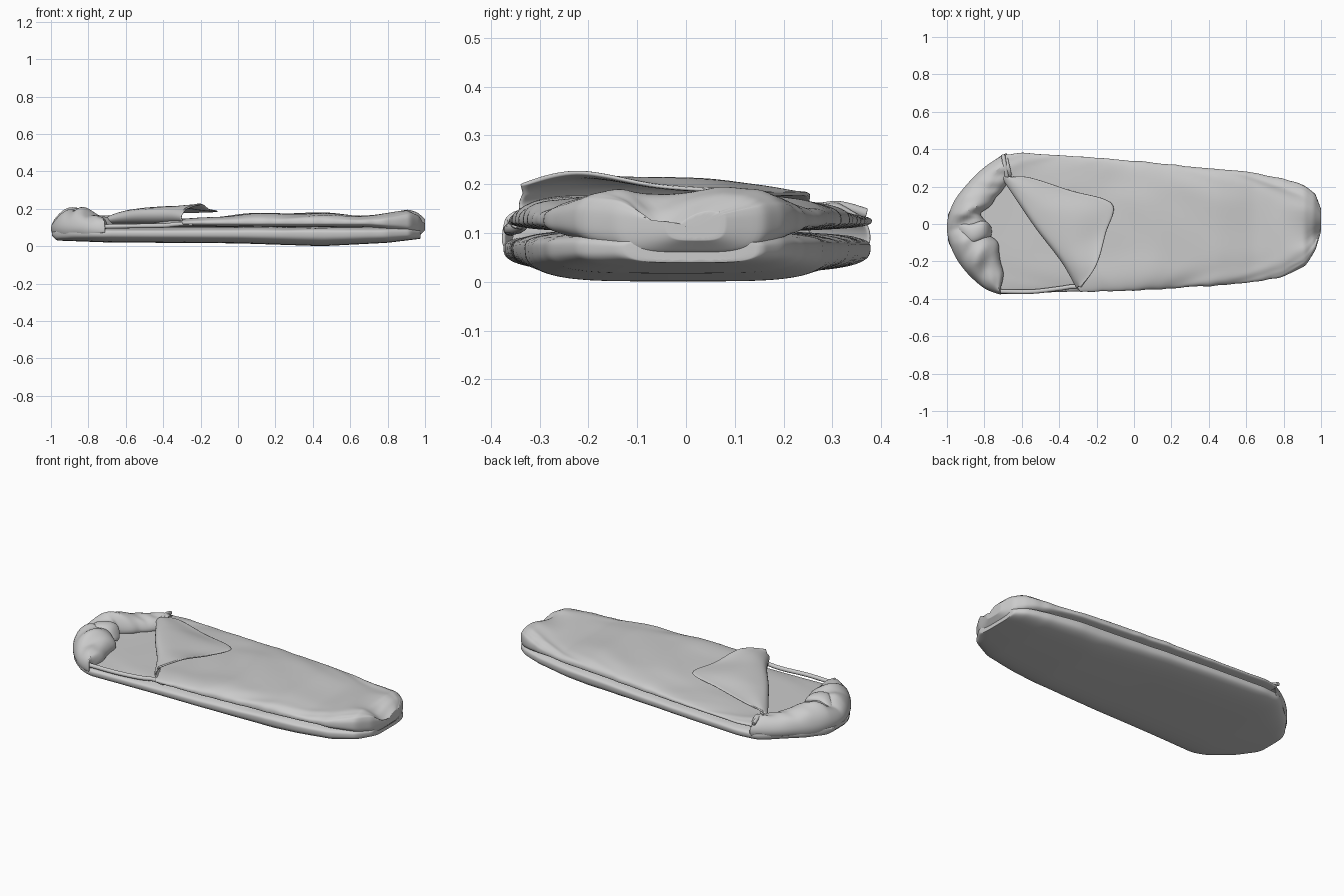
import bpy, bmesh, math
from mathutils import Vector, noise

cube = bpy.data.objects.get("Cube")
if cube:
    bpy.data.objects.remove(cube, do_unlink=True)

cloth = bpy.data.materials.new("grey cloth")
cloth.use_nodes = True
GREY = (0.6, 0.6, 0.6, 1)
cloth.diffuse_color = GREY
cloth.node_tree.nodes["Principled BSDF"].inputs["Base Color"].default_value = GREY


def table(points, x):
    """Eased lookup of y at x in a list of (x, y)."""
    if x <= points[0][0]:
        return points[0][1]
    for (a, p), (b, q) in zip(points, points[1:]):
        if x <= b:
            return p + (q - p) * (x - a) / (b - a)
    return points[-1][1]


def along(points, t):
    """Smooth path through the points, t from 0 to 1."""
    pts = [Vector(p) for p in points]
    f = t * (len(pts) - 1)
    i = min(int(f), len(pts) - 2)
    f -= i
    a, b, c, d = (pts[max(0, min(k, len(pts) - 1))] for k in range(i - 1, i + 3))
    return (b * 2 + (c - a) * f + (a * 2 - b * 5 + c * 4 - d) * f ** 2
            + (b * 3 - a - c * 3 + d) * f ** 3) / 2


def loft(name, rows, closed=False, thick=0):
    """Skin between rows of points, smooth shaded."""
    bm = bmesh.new()
    grid = [[bm.verts.new(p) for p in row] for row in rows]
    n = len(rows[0])
    for r, s in zip(grid, grid[1:]):
        for i in range(n if closed else n - 1):
            j = (i + 1) % n
            bm.faces.new((r[i], r[j], s[j], s[i]))
    if closed:
        bm.faces.new(grid[0])
        bm.faces.new(grid[-1])
    bmesh.ops.recalc_face_normals(bm, faces=bm.faces)
    mesh = bpy.data.meshes.new(name)
    bm.to_mesh(mesh)
    bm.free()
    obj = bpy.data.objects.new(name, mesh)
    bpy.context.collection.objects.link(obj)
    mesh.materials.append(cloth)
    if thick:
        solid = obj.modifiers.new("thickness", "SOLIDIFY")
        solid.thickness = thick
        solid.offset = 0
    obj.modifiers.new("soft", "SUBSURF").levels = 1
    bpy.ops.object.select_all(action="DESELECT")
    obj.select_set(True)
    bpy.context.view_layer.objects.active = obj
    bpy.ops.object.shade_smooth_by_angle(angle=math.radians(60))
    return obj


def ripple(x, y, z=0):
    return noise.noise(Vector((x, y, z)))


# Plan outline of the bag
BACK = [(-1, 0.04), (-.97, .1), (-.9, .2), (-.8, .29), (-.72, .365), (-.6, .38), (-.3, .36),
        (0, .335), (.3, .305), (.6, .28), (.8, .24), (.92, .2), (.97, .16), (1, .08)]
FRONT = [(-1, -.08), (-.97, -.14), (-.9, -.25), (-.8, -.34), (-.72, -.375), (-.3, -.36),
         (0, -.355), (.3, -.335), (.6, -.315), (.8, -.28), (.92, -.22), (.97, -.14), (1, -.04)]


def pillow(name, start, finish, middle, top, bottom, power, waves, dent=None):
    """Stuffed layer with rounded rims that follows the outline."""
    rows = []
    steps, sides = 72, 48
    for i in range(steps + 1):
        t = (1 - math.cos(math.pi * i / steps)) / 2
        row = []
        for k in range(sides):
            a = math.tau * k / sides
            c, s = math.cos(a), math.sin(a)
            side = math.copysign(abs(c) ** power, c)
            x = start(side) + (finish - start(side)) * t
            lo, hi = table(FRONT, x), table(BACK, x)
            y = (lo + hi) / 2 + (hi - lo) / 2 * side
            edge = abs(side) ** 6
            y += math.copysign(edge * waves * ripple(x * 11, side, middle), side)
            rise = table(top, x) if s > 0 else table(bottom, x)
            z = middle + rise * math.copysign(abs(s) ** .7, s)
            if s > 0:
                z += waves * ripple(x * (4 + 5 * edge), y * 5, 3) * abs(s)
                if dent:
                    z -= dent(x, y) * s
            row.append((x, y, z))
        rows.append(row)
    return loft(name, rows, closed=True)


# Lower layer of the bag, with a slightly sagging underside
pillow("lower_layer", lambda s: -.995, .975, .07,
       [(-1, 0), (-.95, .03), (.9, .035), (1, .01)],
       [(-1, .01), (-.97, .04), (-.7, .05), (0, .055), (.45, .07), (.8, .052), (.98, .03)],
       .45, .006)


# Upper layer, opened along a diagonal and dented at the foot
OPENING = [(-1, -.29), (-.85, -.3), (-.5, -.37), (0, -.48), (.4, -.59), (.68, -.67), (1, -.69)]


def foot_dent(x, y):
    across = math.exp(-((y + .05) / .05) ** 2)
    return across * .045 * max(0, min(1, (x - .78) / .15))


pillow("upper_layer", lambda s: table(OPENING, s), 1, .125,
       [(-.7, .015), (-.3, .02), (-.1, .035), (.1, .048), (.45, .054), (.64, .035),
        (.75, .045), (.91, .072), (.96, .055), (1, .02)],
       [(-.7, .02), (.7, .025), (.9, .055), (.97, .07), (1, .04)],
       .5, .014, foot_dent)

# Gathered hood wrapped around the head end
OUTER = [(-.68, .378), (-.8, .3), (-.9, .2), (-.97, .1), (-.998, -.02), (-.97, -.14),
         (-.9, -.25), (-.8, -.34), (-.71, -.375)]
INNER = [(-.65, .25), (-.7, .19), (-.75, .13), (-.8, .06), (-.8, 0), (-.77, -.05),
         (-.73, -.13), (-.7, -.25), (-.72, -.355)]
CREST = [(0, .155), (.15, .165), (.3, .19), (.42, .2), (.52, .165), (.6, .2), (.75, .19),
         (.9, .155), (1, .125)]
# Section points: share of the way inward, share of the height
SECTION = [(.06, -.3), (0, 0), (.01, .25), (.07, .55), (.18, .8), (.34, .95), (.5, 1),
           (.68, .95), (.85, .8), (.97, .5), (1, .25), (.95, .1), (.8, .05)]
rows = []
for i in range(65):
    t = i / 64
    out = along([p + (0,) for p in OUTER], t)
    inn = along([p + (0,) for p in INNER], t)
    row = []
    for k, (share, lift) in enumerate(SECTION):
        p = out.lerp(inn, share)
        bend = math.sin(math.pi * share)
        crumple = ripple(t * 12 + share * 2, share * 2.5, 7)
        p.z = .085 + (table(CREST, t) - .085) * lift + .03 * crumple * bend
        slide = (inn - out).normalized() * .03 * ripple(t * 9, share, 2)
        row.append(p + slide * share * math.sin(math.pi * t))
    rows.append(row)
loft("hood", rows, thick=.008)

# Gathered tuck in the middle of the hood rim
rows = []
for i in range(13):
    t = i / 12
    centre = along([(-.96, 0, .13), (-.88, -.05, .175), (-.8, -.03, .17), (-.76, -.04, .12)], t)
    size = .02 + .035 * math.sin(math.pi * t)
    rows.append([centre + Vector((0, math.cos(a) * size, math.sin(a) * size * .5))
                 for a in (math.tau * k / 12 for k in range(12))])
loft("hood_tuck", rows, closed=True)

# Corner of the upper layer folded back over itself
FOLD = [(-.7, .25, .165), (-.6, .1, .2), (-.51, -.03, .215), (-.38, -.2, .215), (-.3, -.34, .195)]
HEM = [(-.67, .25, .165), (-.56, .25, .18), (-.34, .18, .18), (-.115, .11, .185),
       (-.15, -.05, .195), (-.2, -.22, .225), (-.285, -.34, .2)]
rows = []
for i in range(41):
    t = i / 40
    fold, hem = along(FOLD, t), along(HEM, t)
    inward = Vector((.8, .6, 0))
    drop = fold.z - .115
    roll = [fold + inward * (.07 - .075 * math.sin(a)) + Vector((0, 0, -drop * (1 + math.cos(a)) / 2))
            for a in (math.pi * k / 10 for k in range(8))]
    last = roll[-1]
    flat = []
    for k in range(1, 11):
        u = k / 10
        p = last.lerp(hem, u)
        p.z += .03 * math.sin(math.pi * u) * (1 - u) * math.sin(math.pi * t)
        flat.append(p)
    rows.append(roll + flat)
loft("folded_flap", rows, thick=.01)


# Rolled hems along the open front edge and the hood mouth
def hem_roll(name, path, radius):
    rows = []
    for i in range(31):
        c = along(path, i / 30)
        d = (along(path, min(1, i / 30 + .02)) - along(path, max(0, i / 30 - .02))).normalized()
        side = d.cross(Vector((0, 0, 1))).normalized()
        up = side.cross(d)
        rows.append([c + (side * math.cos(a) + up * math.sin(a)) * radius
                     for a in (math.tau * k / 8 for k in range(8))])
    loft(name, rows, closed=True)


hem_roll("front_hem", [(-.73, -.36, .105), (-.55, -.362, .108), (-.4, -.345, .11),
                       (-.32, -.335, .118), (-.24, -.35, .12)], .013)
hem_roll("back_hem", [(-.7, .37, .14), (-.69, .31, .155), (-.68, .25, .145)], .012)
